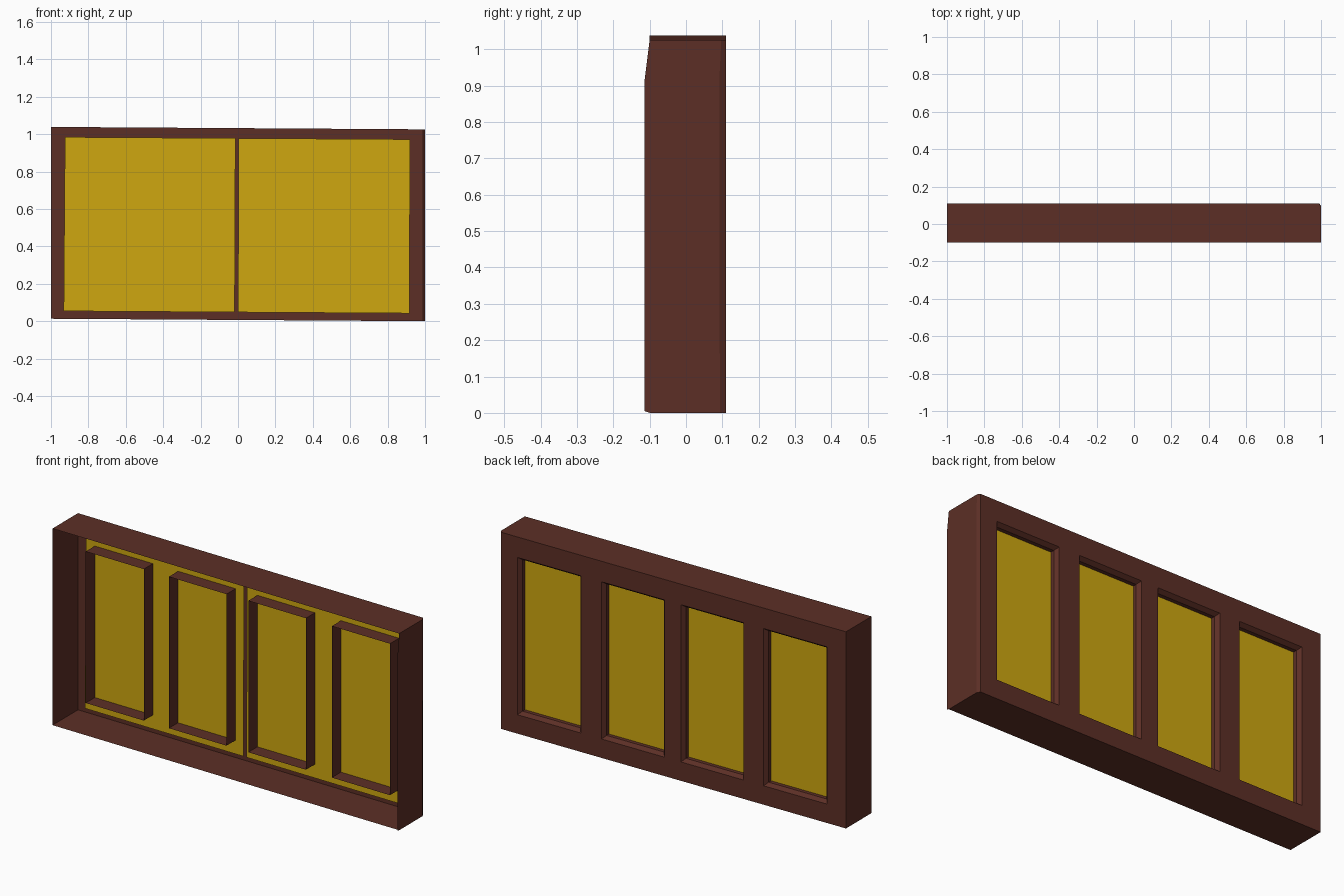
import bpy
import bmesh

cube = bpy.data.objects.get("Cube")
if cube:
    bpy.data.objects.remove(cube)


def material(name, rgb):
    mat = bpy.data.materials.new(name)
    mat.use_nodes = True
    mat.diffuse_color = (*rgb, 1)
    mat.node_tree.nodes["Principled BSDF"].inputs["Base Color"].default_value = (*rgb, 1)
    return mat


wood = material("dark red wood", (0.107, 0.028, 0.019))
glass = material("amber yellow", (0.62, 0.39, 0.005))

SLOPE = 0.0065          # the whole frame leans slightly down towards +x
LOW, HIGH = 0.0065, 1.032
BACK = 0.11
SILL, HEAD = 0.105, 0.925
WINDOWS = [(-0.89, -0.525), (-0.41, -0.048), (0.048, 0.41), (0.53, 0.895)]


def finish(name, bm, mat):
    """Lean the mesh, then make it into an object."""
    for v in bm.verts:
        v.co.z -= SLOPE * v.co.x
    bmesh.ops.remove_doubles(bm, verts=bm.verts, dist=0.0001)
    bmesh.ops.recalc_face_normals(bm, faces=bm.faces)
    mesh = bpy.data.meshes.new(name)
    bm.to_mesh(mesh)
    bm.free()
    mesh.materials.append(mat)
    obj = bpy.data.objects.new(name, mesh)
    bpy.context.collection.objects.link(obj)
    return obj


def face(bm, points):
    bm.faces.new([bm.verts.new(p) for p in points])


def rect(x0, x1, z0, z1, y):
    return [(x0, y, z0), (x1, y, z0), (x1, y, z1), (x0, y, z1)]


def loft(bm, a, b):
    """Join two closed rings with quads."""
    for i in range(len(a)):
        j = (i + 1) % len(a)
        face(bm, [a[i], a[j], b[j], b[i]])


# Thin outer walls, open at the front, with a narrow bevel on one back corner
bm = bmesh.new()
back = rect(-1, 0.99, LOW, HIGH, BACK)
left, right = -1, 1
face(bm, [(left, -0.1, LOW), (left, -0.1, HIGH), (left, BACK, HIGH), (left, BACK, LOW)])
for z in (LOW, HIGH):
    face(bm, [(left, -0.1, z), (right, -0.1, z), (right, 0.093, z),
              (0.99, BACK, z), (left, BACK, z)])
face(bm, [(right, -0.1, LOW), (right, -0.114, LOW + 0.005), (right, -0.114, 0.92),
          (right, -0.1, HIGH), (right, 0.097, HIGH), (right, 0.092, 0.93), (right, 0.093, LOW)])
face(bm, [(right, 0.093, LOW), (right, 0.092, 0.93), (right, 0.097, HIGH),
          (0.99, BACK, HIGH), (0.99, BACK, LOW)])
finish("outer_walls", bm, wood)

# Back wall: a grid of panels with the window cells left open
bm = bmesh.new()
xs = [left] + [x for pair in WINDOWS for x in pair] + [0.99]
zs = [LOW, SILL, HEAD, HIGH]
for i in range(len(xs) - 1):
    for k in range(3):
        if not (k == 1 and i % 2 == 1):
            face(bm, rect(xs[i], xs[i + 1], zs[k], zs[k + 1], BACK))
finish("back_wall", bm, wood)

# Window linings: splayed reveal, then a thin sleeve running forward
for n, (x0, x1) in enumerate(WINDOWS, 1):
    bm = bmesh.new()
    d = 0.015
    rings = [rect(x0, x1, SILL, HEAD, BACK)]
    rings += [rect(x0 + d, x1 - d, SILL + d, HEAD - d, y) for y in (0.09, -0.005)]
    for a, b in zip(rings, rings[1:]):
        loft(bm, a, b)
    finish(f"window_lining_{n}", bm, wood)

# Two yellow panes with a narrow slanting gap between them
for name, x_low, x_high in (("pane_right", (-0.932, -0.018), (-0.925, -0.014)),
                            ("pane_left", (0.0, 0.916), (0.004, 0.92))):
    bm = bmesh.new()
    face(bm, [(x_low[0], 0.07, 0.048), (x_low[1], 0.07, 0.048),
              (x_high[1], 0.07, 0.978), (x_high[0], 0.07, 0.978)])
    finish(name, bm, glass)
